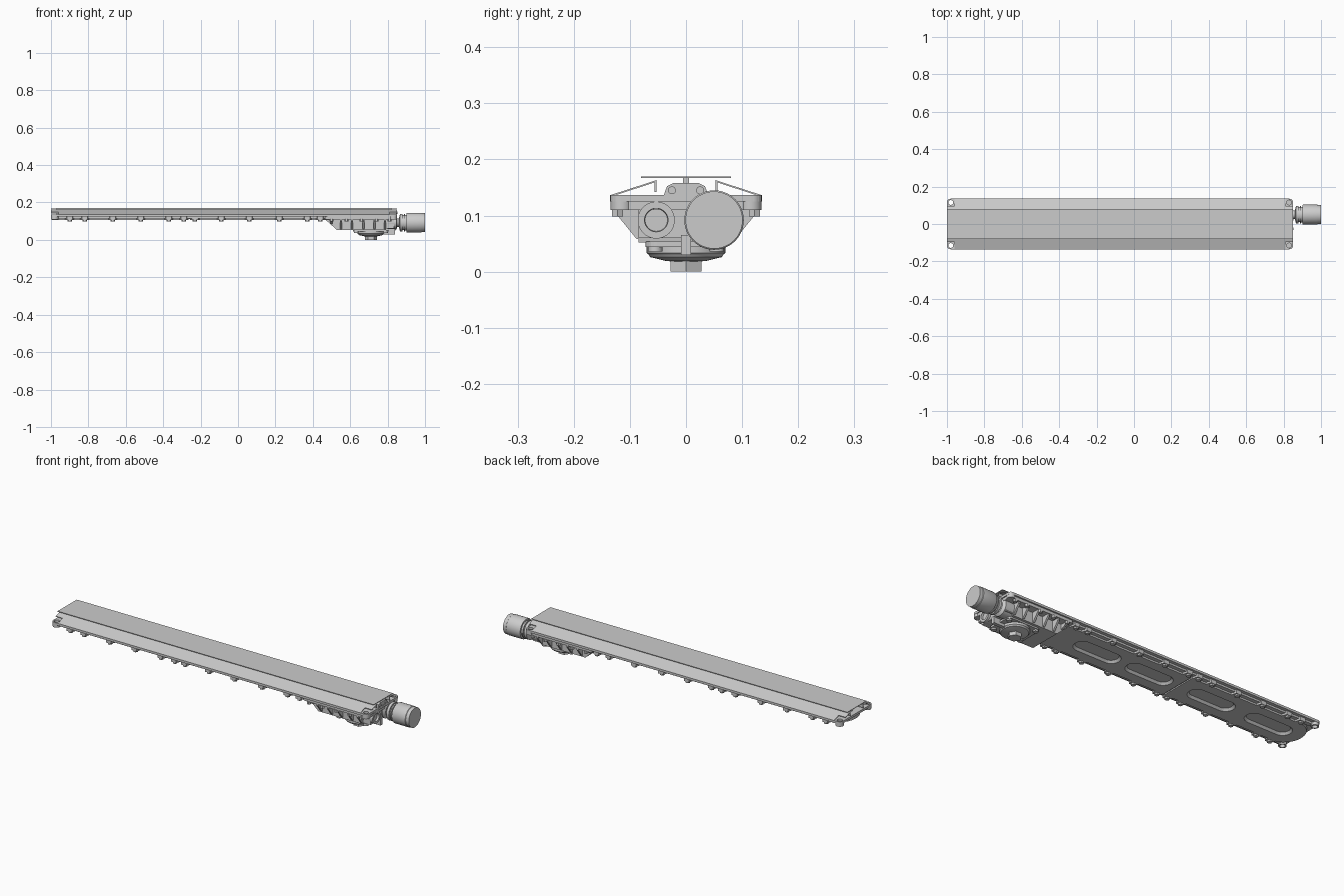
import bpy, bmesh, math
from mathutils import Vector, Matrix

if "Cube" in bpy.data.objects:
    bpy.data.objects.remove(bpy.data.objects["Cube"])


def finish(bm, name, smooth=False):
    bmesh.ops.recalc_face_normals(bm, faces=bm.faces)
    me = bpy.data.meshes.new(name)
    bm.to_mesh(me)
    bm.free()
    ob = bpy.data.objects.new(name, me)
    bpy.context.collection.objects.link(ob)
    if smooth:
        bpy.ops.object.select_all(action='DESELECT')
        ob.select_set(True)
        bpy.context.view_layer.objects.active = ob
        bpy.ops.object.shade_smooth_by_angle()
    return ob


def add_loft(bm, a, b):
    """Closed solid between two matching rings of points."""
    va, vb = [bm.verts.new(p) for p in a], [bm.verts.new(p) for p in b]
    n = len(va)
    bm.faces.new(va)
    bm.faces.new(vb)
    for i in range(n):
        j = (i + 1) % n
        bm.faces.new((va[i], va[j], vb[j], vb[i]))


def add_prism(bm, pts, lo, hi, axis='z'):
    place = {'x': lambda p, t: (t, p[0], p[1]),
             'y': lambda p, t: (p[0], t, p[1]),
             'z': lambda p, t: (p[0], p[1], t)}[axis]
    add_loft(bm, [place(p, lo) for p in pts], [place(p, hi) for p in pts])


def prism(name, pts, lo, hi, axis='z', smooth=False):
    bm = bmesh.new()
    add_prism(bm, pts, lo, hi, axis)
    return finish(bm, name, smooth)


def rect(a0, a1, b0, b1):
    return [(a0, b0), (a1, b0), (a1, b1), (a0, b1)]


def circle(cx, cy, r, n=24):
    return [(cx + r * math.cos(2 * math.pi * i / n), cy + r * math.sin(2 * math.pi * i / n)) for i in range(n)]


def rounded(x0, x1, y0, y1, r, n=6):
    out = []
    for k, (cx, cy) in enumerate([(x1 - r, y1 - r), (x0 + r, y1 - r), (x0 + r, y0 + r), (x1 - r, y0 + r)]):
        for i in range(n + 1):
            a = math.pi / 2 * (k + i / n)
            out.append((cx + r * math.cos(a), cy + r * math.sin(a)))
    return out


def lathe(name, profile, origin, axis='z', n=40):
    """Revolve (radius, height) pairs about an axis, with closed ends."""
    bm = bmesh.new()
    rings = []
    for r, h in profile:
        pts = circle(0, 0, r, n)
        rings.append([bm.verts.new(Vector(origin) + Vector((h, p[0], p[1]) if axis == 'x' else (p[0], p[1], h)))
                      for p in pts])
    for a, b in zip(rings, rings[1:]):
        for i in range(n):
            j = (i + 1) % n
            bm.faces.new((a[i], a[j], b[j], b[i]))
    bm.faces.new(rings[0])
    bm.faces.new(rings[-1])
    return finish(bm, name, True)


def cut(ob, bm):
    cutter = finish(bm, "cutter")
    cutter.hide_render = True
    m = ob.modifiers.new("cut", 'BOOLEAN')
    m.operation, m.object, m.solver = 'DIFFERENCE', cutter, 'EXACT'
    bpy.context.view_layer.objects.active = ob
    bpy.ops.object.modifier_apply(modifier=m.name)
    bpy.data.objects.remove(cutter)


X0, X1 = -1.0, 0.85
CORNERS = [(x, y) for x in (-0.98, 0.83) for y in (-0.115, 0.115)]


def drill_corners(ob):
    bm = bmesh.new()
    for x, y in CORNERS:
        add_prism(bm, circle(x, y, 0.013), 0.05, 0.16)
    cut(ob, bm)


# Main flange with corner holes, and corner bosses below
flange = prism("main_flange", rounded(X0, X1, -0.135, 0.135, 0.018), 0.125, 0.137)
drill_corners(flange)
bm = bmesh.new()
for x, y in CORNERS:
    add_prism(bm, circle(x, y, 0.0195), 0.11, 0.125)
bosses = finish(bm, "corner_bosses", True)
drill_corners(bosses)

# Top cover plate and the centre strip that carries it
prism("top_cover", rect(X0, X1, -0.08, 0.08), 0.167, 0.170)
prism("cover_rail", rect(-0.97, 0.82, -0.005, 0.005), 0.137, 0.167)

# Sloped side covers with notched corners and a folded inner lip
for s in (-1, 1):
    bm = bmesh.new()
    out = [(-0.96, .133), (.81, .133), (.81, .095), (X1, .095), (X1, .053), (X0, .053), (X0, .095), (-0.96, .095)]
    slope = lambda y: 0.137 + (0.133 - y) / 0.08 * 0.026
    add_loft(bm, [(x, s * y, slope(y)) for x, y in out], [(x, s * y, slope(y) - 0.003) for x, y in out])
    add_prism(bm, rect(s * 0.053, s * 0.056, 0.142, 0.162), X0, X1, 'x')
    finish(bm, "side_cover_" + ("front" if s < 0 else "back"))

# Underside pans: one with a curved end, one square, each with two long recesses
arc = [(-0.91 - 0.085 * math.cos(a), 0.098 * math.sin(a))
       for a in [math.radians(-90 + 15 * i) for i in range(13)]]
pans = [("pan_left", arc + [(-0.264, 0.098), (-0.264, -0.098)], (-0.80, -0.46)),
        ("pan_right", rect(-0.256, 0.50, -0.098, 0.098), (-0.09, 0.22))]
for name, outline, slots in pans:
    pan = prism(name, outline, 0.106, 0.126)
    bm = bmesh.new()
    for cx in slots:
        ring = lambda g, z: [(x, y, z) for x, y in rounded(cx - .12 - g, cx + .12 + g, -.036 - g, .036 + g, .035 + g)]
        add_loft(bm, ring(0.012, 0.104), ring(0, 0.117))
    cut(pan, bm)
prism("pan_seam", rect(-0.266, -0.254, -0.09, 0.09), 0.112, 0.126)

# Rim below the flange
for s in (-1, 1):
    prism("flange_rim", rect(-0.96, 0.81, s * 0.095, s * 0.118), 0.115, 0.126)

# Bolt lugs along both edges, each with a hex nut
lugs = [-0.90, -0.82, -0.67, -0.52, -0.37, -0.29, -0.23, -0.09, 0.06, 0.22, 0.37, 0.44]
bm = bmesh.new()
nuts = bmesh.new()
for x in lugs:
    for s in (-1, 1):
        add_prism(bm, [(x - 0.026, s * 0.09), (x + 0.026, s * 0.09), (x + 0.015, s * 0.125), (x - 0.015, s * 0.125)],
                  0.106, 0.126)
        add_prism(nuts, circle(x, s * 0.112, 0.012, 6), 0.098, 0.106)
for x in (0.50, 0.58, 0.66, 0.74, 0.81):
    for s in (-1, 1):
        add_prism(nuts, circle(x, s * 0.122, 0.011, 6), 0.098, 0.112)
finish(bm, "edge_lugs")
finish(nuts, "lug_nuts")

# Gearbox housing with sloped left end
prism("gearbox_housing", [(0.46, 0.126), (0.47, 0.106), (0.53, 0.052), (0.79, 0.052), (0.80, 0.126)],
      -0.085, 0.085, 'y')
prism("gearbox_shoulder", rounded(0.465, 0.845, -0.127, 0.127, 0.015), 0.110, 0.126)
bm = bmesh.new()
for x in (0.50, 0.55, 0.61, 0.67, 0.73, 0.785):
    for s in (-1, 1):
        low = 0.085 if x < 0.52 else 0.058
        add_prism(bm, [(s * 0.08, low), (s * 0.088, low), (s * 0.122, 0.100), (s * 0.122, 0.112), (s * 0.08, 0.112)],
                  x - 0.005, x + 0.005, 'x')
finish(bm, "gearbox_ribs")

# Gearbox end block with two bearing bosses and an upper hump
prism("end_block", [(-0.085, 0.06), (0.085, 0.06), (0.085, 0.126), (-0.085, 0.126)], 0.78, 0.835, 'x')
prism("end_hump", [(-0.04, 0.135), (0.04, 0.135), (0.034, 0.152), (0.022, 0.158), (-0.022, 0.158), (-0.034, 0.152)],
      0.80, 0.848, 'x')
for s in (-1, 1):
    lathe("hump_bolt", [(0.007, 0.84), (0.007, 0.853)], (0, s * 0.025, 0.145), 'x', 16)
lathe("spare_input_boss", [(0.033, 0.80), (0.033, 0.848), (0.021, 0.848), (0.020, 0.838)], (0, -0.053, 0.092), 'x')
lathe("motor_boss", [(0.044, 0.79), (0.044, 0.84), (0.030, 0.85), (0.022, 0.85), (0.022, 0.875)],
      (0, 0.05, 0.092), 'x')

# Motor with neck and grooved collar
lathe("motor", [(0.030, 0.862), (0.047, 0.866), (0.047, 0.880), (0.040, 0.880), (0.040, 0.887), (0.047, 0.887),
                (0.047, 0.893), (0.042, 0.893), (0.042, 0.900), (0.051, 0.900), (0.053, 0.904), (0.053, 0.980),
                (0.051, 0.982), (0.051, 1.0)], (0, 0.05, 0.092), 'x', 48)

# Output: base plate with bolts, stepped disc and hex shaft end
prism("output_plate", rounded(0.615, 0.805, -0.072, 0.072, 0.02), 0.044, 0.054)
lathe("output_disc", [(0.07, 0.046), (0.07, 0.033), (0.066, 0.030), (0.064, 0.026), (0.035, 0.019), (0.02, 0.018)],
      (0.71, 0, 0))
prism("output_hex", circle(0.71, 0, 0.032, 6), 0.0, 0.022)
bm = bmesh.new()
for x in (0.632, 0.788):
    for y in (-0.055, 0.055):
        add_prism(bm, circle(x, y, 0.013, 16), 0.036, 0.046)
finish(bm, "plate_bolts", True)
prism("centre_rib", rect(0.77, 0.84, -0.009, 0.009), 0.03, 0.065)
